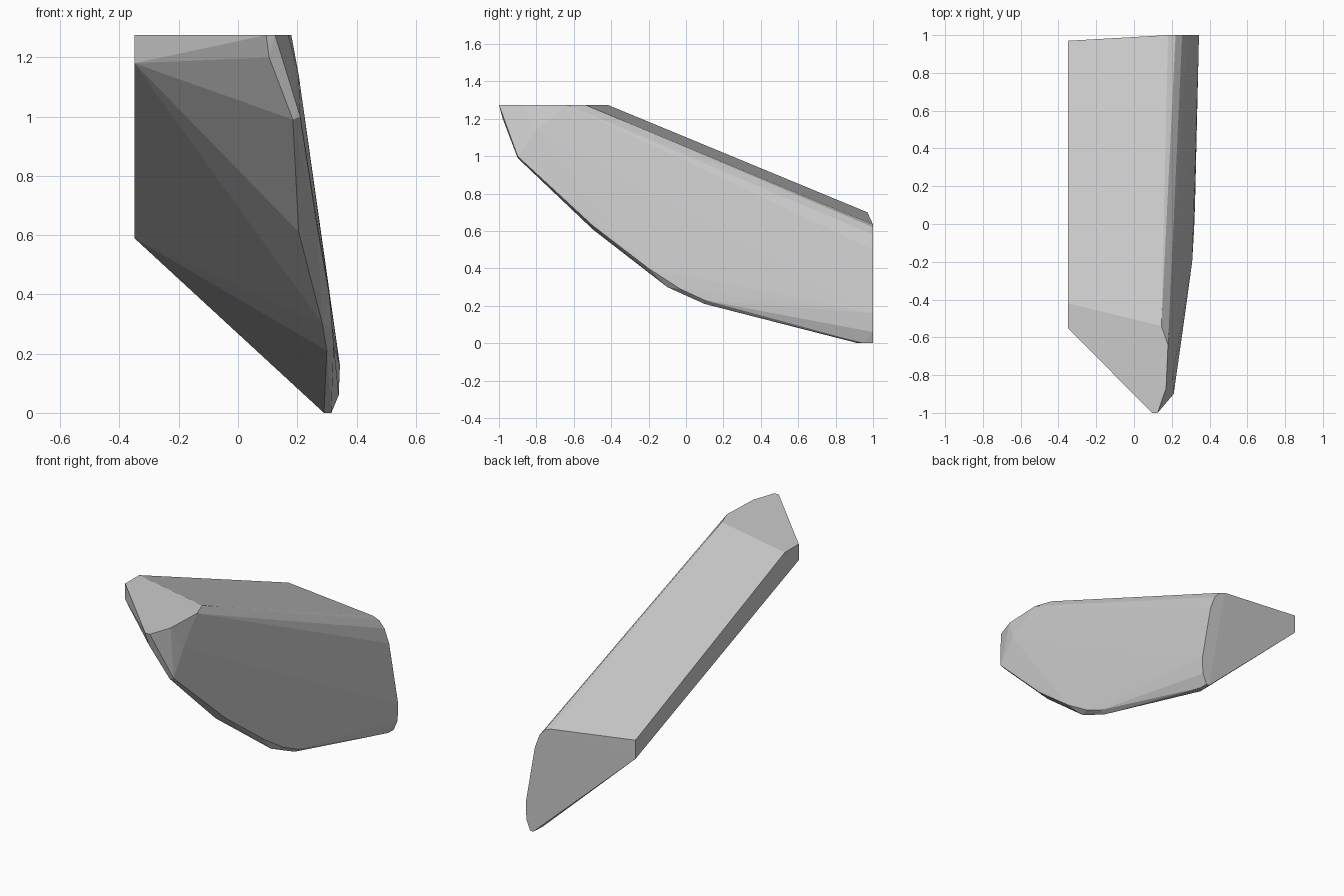
import bpy, bmesh, math

# Outline of the flat left side
left_side = [(-0.35, -0.55, 1.275), (-0.35, -0.42, 1.275), (-0.35, 0.97, 0.70),
             (-0.35, 0.97, 0.59), (-0.35, -0.55, 1.18)]
# Rim of the flat top
top_rim = [(0.095, -1.0, 1.275), (0.125, -1.0, 1.275), (0.17, -0.87, 1.275),
           (0.18, -0.64, 1.275), (0.145, -0.54, 1.275)]
# Lower front ridge, inner and outer edge
ridge_inner = [(0.105, -0.98, 1.20), (0.185, -0.9, 0.99), (0.205, -0.5, 0.61),
               (0.285, -0.1, 0.30), (0.30, 0.1, 0.21), (0.29, 0.92, 0.0)]
ridge_outer = [(0.205, -0.8, 1.14), (0.21, -0.9, 1.0), (0.267, -0.5, 0.63),
               (0.308, -0.2, 0.40), (0.318, -0.03, 0.29), (0.323, 0.1, 0.23),
               (0.315, 0.95, 0.0)]
# Rounded back end
back_rim = [(0.18, 1.0, 0.635), (0.22, 1.0, 0.62), (0.255, 1.0, 0.58),
            (0.285, 1.0, 0.50), (0.344, 1.0, 0.16), (0.34, 1.0, 0.06),
            (0.315, 1.0, 0.0), (0.295, 1.0, 0.0)]

# Convex shard wrapped around the outlines
bm = bmesh.new()
for outline in (left_side, top_rim, ridge_inner, ridge_outer, back_rim):
    for point in outline:
        bm.verts.new(point)
bmesh.ops.convex_hull(bm, input=bm.verts[:])
bmesh.ops.delete(bm, geom=[v for v in bm.verts if not v.link_faces], context='VERTS')
bmesh.ops.dissolve_limit(bm, angle_limit=math.radians(0.5),
                         verts=bm.verts[:], edges=bm.edges[:])
bmesh.ops.recalc_face_normals(bm, faces=bm.faces[:])

mesh = bpy.data.meshes.new("stone_shard")
bm.to_mesh(mesh)
bm.free()
shard = bpy.data.objects.new("stone_shard", mesh)
bpy.context.collection.objects.link(shard)
